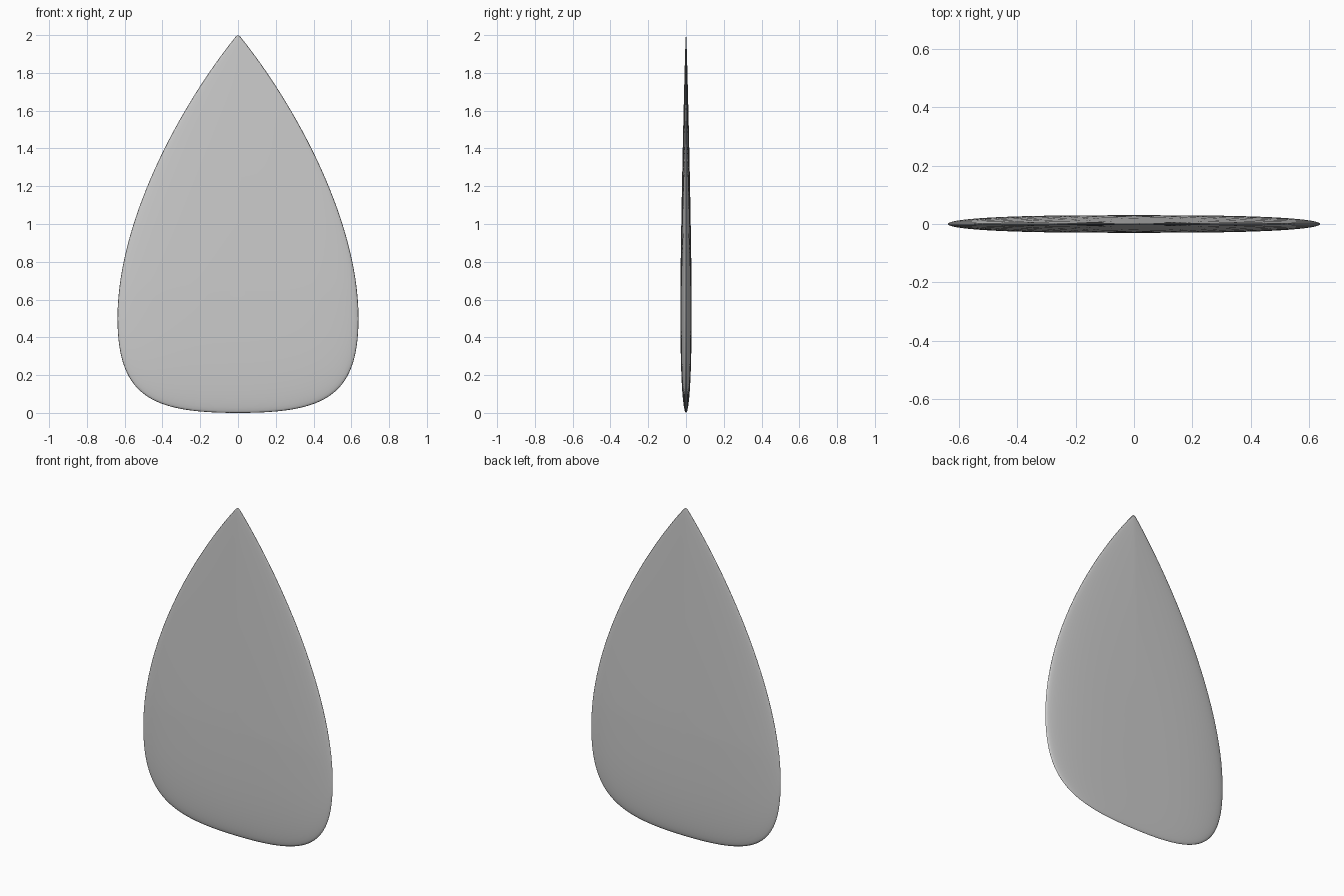
import bpy, bmesh, math
from mathutils import Vector
from mathutils.geometry import interpolate_bezier

if "Cube" in bpy.data.objects:
    bpy.data.objects.remove(bpy.data.objects["Cube"])

# Half outline of the blade: rounded tip -> widest point -> flat base
tip = Vector((0.0, 0, 2.0))
shoulder = Vector((0.012, 0, 1.992))
wide = Vector((0.638, 0, 0.5))
base = Vector((0.0, 0, 0.0))
upper = interpolate_bezier(shoulder, Vector((0.28, 0, 1.66)), Vector((0.638, 0, 1.04)), wide, 32)
lower = interpolate_bezier(wide, Vector((0.638, 0, 0.08)), Vector((0.45, 0, 0.0)), base, 32)
right = [tip] + upper + lower[1:]
left = [Vector((-p.x, 0, p.z)) for p in right[-2:0:-1]]
outline = right + left

centre = Vector((0, 0, 0.65))
HALF = 0.03
RINGS = 16


def thickness(s, z):
    # Pillowed cross-section, thinning toward the tip
    taper = 1 - 0.7 * max(0.0, (z - 0.65) / 1.35) ** 1.1
    return HALF * math.sqrt(max(0.0, 1 - s ** 3)) * taper


bm = bmesh.new()
rim = [bm.verts.new(p) for p in outline]
n = len(rim)

# Front and back faces share the rim
for side in (-1, 1):
    outer = rim
    for k in range(1, RINGS):
        s = math.cos(k / RINGS * math.pi / 2)
        inner = []
        for p in outline:
            q = centre + (p - centre) * s
            q.y = side * thickness(s, q.z)
            inner.append(bm.verts.new(q))
        for i in range(n):
            j = (i + 1) % n
            bm.faces.new((outer[i], outer[j], inner[j], inner[i]))
        outer = inner
    hub = bm.verts.new((0, side * HALF, centre.z))
    for i in range(n):
        bm.faces.new((outer[i], outer[(i + 1) % n], hub))

bmesh.ops.recalc_face_normals(bm, faces=bm.faces)
for f in bm.faces:
    f.smooth = True
mesh = bpy.data.meshes.new("teardrop_blade")
bm.to_mesh(mesh)
bm.free()
blade = bpy.data.objects.new("teardrop_blade", mesh)
bpy.context.collection.objects.link(blade)
